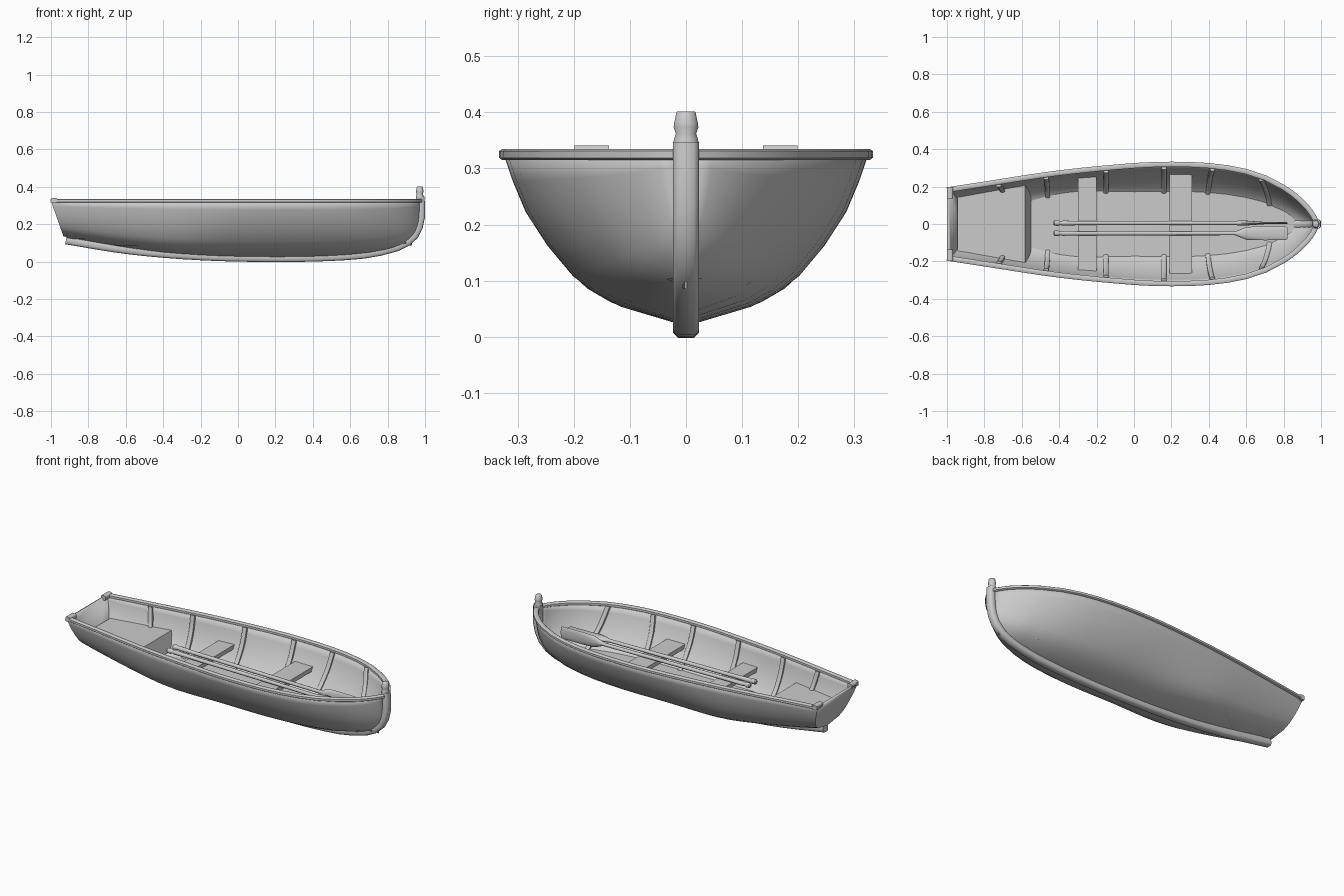
import bpy, bmesh, math
from mathutils import Vector

if "Cube" in bpy.data.objects:
    bpy.data.objects.remove(bpy.data.objects["Cube"])

TOP = 0.325
# hull control curves along x: sheer half width, keel height
SHEER = [(-1, .188), (-.8, .219), (-.4, .279), (0, .318), (.2, .325), (.4, .318), (.58, .291),
         (.72, .245), (.83, .181), (.91, .113), (.955, .056), (.975, .015)]
KEEL = [(-1, .135), (-.9, .115), (-.6, .07), (-.3, .04), (0, .026), (.4, .026), (.7, .045),
        (.86, .08), (.94, .135), (.975, .2)]
# normalised cross-section: width fraction, height fraction
SECTION = [(.05, 0), (.36, .1), (.5, .18), (.62, .28), (.76, .46), (.88, .66), (.95, .84), (1, 1)]


def curve(tab, x):
    """Cubic interpolation through a table of points."""
    x = min(max(x, tab[0][0]), tab[-1][0])
    n = len(tab)
    i = max(k for k in range(n - 1) if tab[k][0] <= x)
    def slope(k):
        a, b = tab[max(k - 1, 0)], tab[min(k + 1, n - 1)]
        return (b[1] - a[1]) / (b[0] - a[0])
    (x0, y0), (x1, y1) = tab[i], tab[i + 1]
    h = x1 - x0
    t = (x - x0) / h
    return ((2*t**3 - 3*t**2 + 1) * y0 + (t**3 - 2*t**2 + t) * h * slope(i)
            + (3*t**2 - 2*t**3) * y1 + (t**3 - t**2) * h * slope(i + 1))


def fullness(x):
    """Sections grow fuller towards the stern."""
    f = max(0, min(1, (.1 - x) / .5))
    return 1 - .35 * f * f * (3 - 2 * f)


def half_width(x, z):
    zk = curve(KEEL, x)
    v = (z - zk) / (TOP - zk)
    if v <= 0:
        return .004
    return curve(SHEER, x) * curve([(b, a) for a, b in SECTION], v) ** fullness(x)


def rake(x, z):
    """Lean the stern end so the transom slopes."""
    return x + .35 * (TOP - z) * max(0, min(1, (-.4 - x) / .6))


def finish(name, bm, angle=35):
    bmesh.ops.recalc_face_normals(bm, faces=bm.faces)
    me = bpy.data.meshes.new(name)
    bm.to_mesh(me)
    bm.free()
    ob = bpy.data.objects.new(name, me)
    bpy.context.collection.objects.link(ob)
    bpy.ops.object.select_all(action='DESELECT')
    ob.select_set(True)
    bpy.context.view_layer.objects.active = ob
    bpy.ops.object.shade_smooth_by_angle(angle=math.radians(angle))
    return ob


def loft(bm, rings, closed=True, caps=True):
    vs = [[bm.verts.new(p) for p in r] for r in rings]
    n = len(vs[0])
    for a, b in zip(vs, vs[1:]):
        for j in range(n if closed else n - 1):
            k = (j + 1) % n
            bm.faces.new((a[j], a[k], b[k], b[j]))
    if caps:
        bm.faces.new(vs[0])
        bm.faces.new(vs[-1])
    return vs


def sweep(bm, pts, side, w, d, chamfer=.3):
    """Chamfered bar: w wide along side, d deep across the path."""
    pts = [Vector(p) for p in pts]
    rings = []
    for i, p in enumerate(pts):
        t = (pts[min(i + 1, len(pts) - 1)] - pts[max(i - 1, 0)]).normalized()
        n = t.cross(Vector(side)).normalized()
        c = 1 - chamfer * 2
        oct_ = [(1, -c), (1, c), (c, 1), (-c, 1), (-1, c), (-1, -c), (-c, -1), (c, -1)]
        rings.append([p + Vector(side) * a * w / 2 + n * b * d / 2 for a, b in oct_])
    loft(bm, rings)


def slab(name, x0, x1, z0, z1, nx=1, nz=1, slope=0):
    """Board or box whose edges follow the inside of the hull."""
    bm = bmesh.new()
    rings = []
    for i in range(nx + 1):
        ring = []
        for s in (1, -1):
            for k in range(nz + 1):
                f = k / nz if s == 1 else 1 - k / nz
                z = z0 + (z1 - z0) * f
                x = x0 + (x1 - x0) * i / nx
                y = max(half_width(x, z) - .005, .002)
                ring.append((rake(x, z) + slope * (1 - f) * i / nx, s * y, z))
        rings.append(ring)
    loft(bm, rings)
    return finish(name, bm, 30)


# hull shell with transom
bm = bmesh.new()
stations = [-1 + 1.8 * i / 18 for i in range(19)] + [.84, .87, .9, .925, .945, .96, .975]
rings = []
for x in stations:
    zk, b = curve(KEEL, x), curve(SHEER, x)
    half = [(b * w ** (fullness(x) if h else 1), zk + (TOP - zk) * h) for w, h in SECTION]
    rings.append([(rake(x, z), -y, z) for y, z in reversed(half)] + [(rake(x, z), y, z) for y, z in half])
vs = loft(bm, rings, closed=False, caps=False)
bm.faces.new(vs[0])
hull = finish("hull", bm, 40)
outward = sum(p.normal.y * p.center.y for p in hull.data.polygons)
if outward < 0:
    hull.data.flip_normals()
mod = hull.modifiers.new("thickness", 'SOLIDIFY')
mod.thickness = .014
mod.offset = -1

# gunwale rails
bm = bmesh.new()
for s in (1, -1):
    sweep(bm, [(x, s * max(curve(SHEER, x) - .006, .004), TOP) for x in stations], (0, 0, 1), .02, .028, .2)
finish("gunwale", bm, 50)

# stern corner blocks
bm = bmesh.new()
for s in (1, -1):
    sweep(bm, [(-.984, s * .137, .327), (-.984, s * .199, .327)], (0, 0, 1), .028, .03, .15)
finish("stern_corner_blocks", bm, 50)

# keel curving up into the stem
bm = bmesh.new()
ctrl = [(-.92, .115), (-.6, .064), (-.3, .036), (0, .023), (.4, .023), (.7, .042), (.85, .078)]
path = [(-.92 + 1.77 * i / 20, 0, curve(ctrl, -.92 + 1.77 * i / 20)) for i in range(21)]
path += [(.905, 0, .105), (.942, 0, .14), (.965, 0, .185), (.977, 0, .24), (.977, 0, .3), (.974, 0, .346)]
sweep(bm, path, (0, 1, 0), .046, .046, .2)
finish("keel_and_stem", bm, 60)

# stem head with a waisted neck
bm = bmesh.new()
rings = []
for z, r in [(.34, .0225), (.352, .0215), (.362, .018), (.374, .022), (.381, .021), (.4, .017), (.402, .015)]:
    rings.append([(.972 + r * .95 * math.cos(a), r * 1.04 * math.sin(a), z)
                  for a in [math.tau * (i + .5) / 12 for i in range(12)]])
loft(bm, rings)
finish("stem_head", bm, 50)

# floor, stern seat and thwarts
slab("floor", -.7, .93, .085, .105, nx=30)
slab("stern_seat", -.98, -.595, .12, .215, nx=6, nz=4, slope=.02)
slab("rear_thwart", -.3, -.2, .19, .215, nx=2)
slab("front_thwart", .19, .31, .19, .215, nx=2)

# ribs inside the hull, with lean at the bow
bm = bmesh.new()
for x, lean in [(-.725, 0), (-.47, 0), (-.15, 0), (.16, 0), (.42, -.025), (.68, .045)]:
    low = .2 if x < -.6 else .1
    for s in (1, -1):
        pts = []
        for i in range(9):
            z = .32 - (.32 - low) * i / 8
            xx = x + lean * i / 8
            pts.append((rake(xx, z), s * (half_width(xx, z) - .021), z))
        sweep(bm, pts, (1, 0, 0), .026, .02, .2)
finish("ribs", bm, 50)

# oars lying on the thwarts: x, half width, half thickness
OAR = [(-.43, .009, .009), (-.425, .014, .014), (-.405, .015, .015), (-.395, .01, .01), (-.38, .013, .013),
       (-.28, .011, .011), (0, .011, .011), (.54, .01, .01), (.56, .018, .013), (.6, .034, .013), (.64, .036, .01),
       (.7, .037, .006), (.81, .036, .005), (.82, .031, .004)]
for name, y, flat in [("left_oar", .005, False), ("right_oar", -.05, True)]:
    bm = bmesh.new()
    rings = []
    for x, w, t in OAR:
        ry, rz = (w, t) if flat else (t, w)
        rings.append([(x, y + ry * math.cos(a), .231 - .012 * x + rz * math.sin(a))
                      for a in [math.tau * i / 12 for i in range(12)]])
    loft(bm, rings)
    finish(name, bm, 40)
